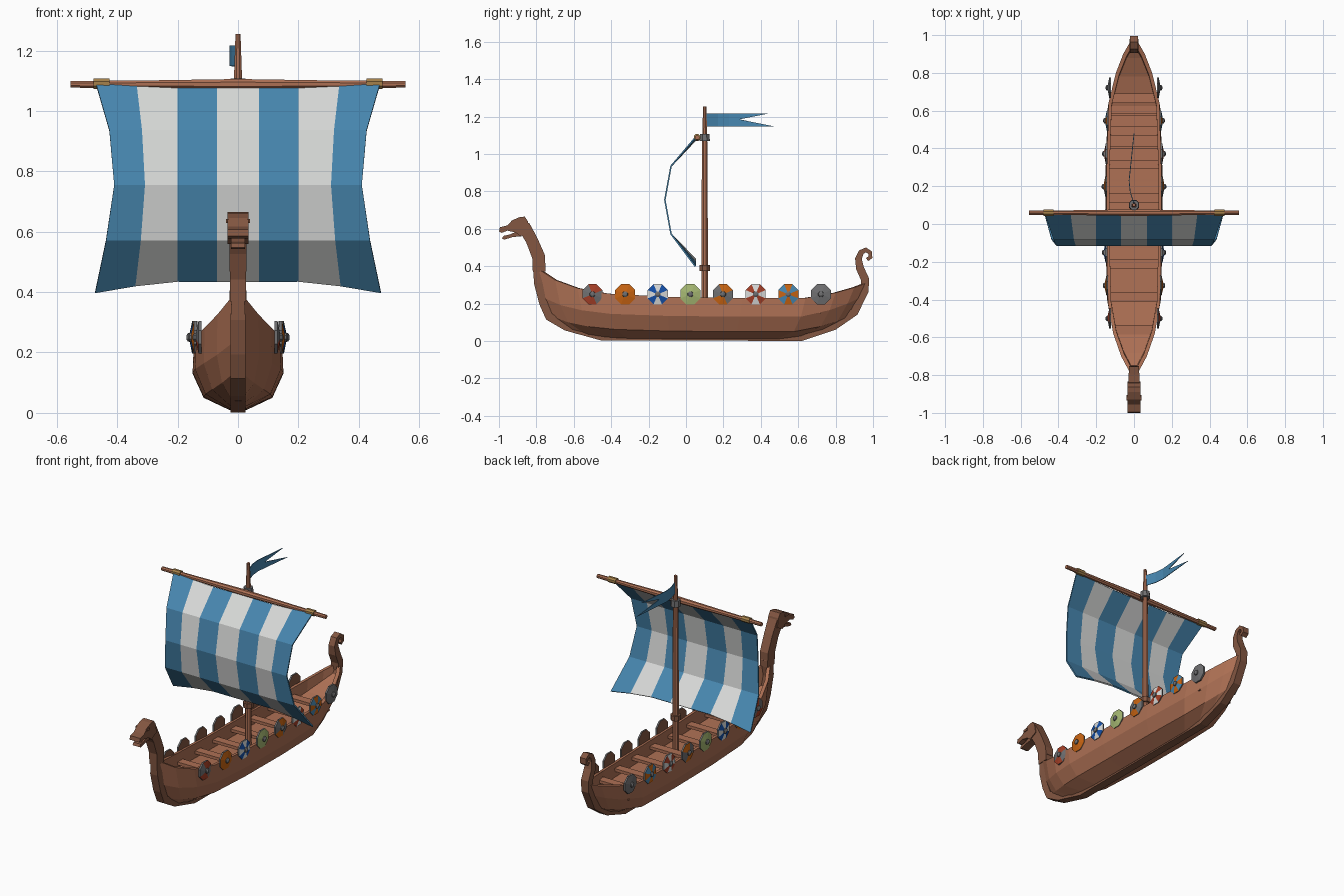
import bpy, bmesh, math
from mathutils import Vector

if "Cube" in bpy.data.objects:
    bpy.data.objects.remove(bpy.data.objects["Cube"], do_unlink=True)


def material(name, r, g, b):
    m = bpy.data.materials.new(name)
    m.use_nodes = True
    m.diffuse_color = (r, g, b, 1)
    m.node_tree.nodes["Principled BSDF"].inputs["Base Color"].default_value = (r, g, b, 1)
    return m


wood = material("wood", .42, .163, .089)
dark_wood = material("dark wood", .23, .095, .054)
sail_blue = material("sail blue", .064, .243, .434)
white = material("white", .69, .7, .69)
rope = material("rope tan", .38, .22, .07)
iron = material("iron grey", .16, .16, .165)
red = material("red", .38, .05, .02)
orange = material("orange", .58, .127, .006)
green = material("pale green", .38, .48, .17)
royal = material("royal blue", .007, .08, .4)


def finish(name, bm, *mats, closed=True):
    if closed:
        bmesh.ops.recalc_face_normals(bm, faces=bm.faces[:])
    me = bpy.data.meshes.new(name)
    bm.to_mesh(me)
    bm.free()
    for m in mats:
        me.materials.append(m)
    ob = bpy.data.objects.new(name, me)
    bpy.context.collection.objects.link(ob)
    return ob


def loft(name, rings, mat):
    """Skin a row of closed rings and cap both ends."""
    bm = bmesh.new()
    rows = [[bm.verts.new(p) for p in ring] for ring in rings]
    n = len(rows[0])
    for a, b in zip(rows, rows[1:]):
        for i in range(n):
            j = (i + 1) % n
            bm.faces.new((a[i], a[j], b[j], b[i]))
    bm.faces.new(rows[0])
    bm.faces.new(rows[-1])
    return finish(name, bm, mat)


def spar(name, axis, centre, stations, mat, sides=8):
    """Turned pole along x or z; stations are (position, radius)."""
    rings = []
    for t, r in stations:
        ring = []
        for k in range(sides):
            a = math.tau * (k + .5) / sides
            u, v = r * math.cos(a), r * math.sin(a)
            off = Vector((t, u, v)) if axis == "x" else Vector((u, v, t))
            ring.append(Vector(centre) + off)
        rings.append(ring)
    return loft(name, rings, mat)


def ribbon(name, path, mat):
    """Square timber along a side-view path of (y, z, half depth, half width)."""
    rings = []
    for i, (y, z, d, w) in enumerate(path):
        p, q = path[max(i - 1, 0)], path[min(i + 1, len(path) - 1)]
        t = Vector((q[0] - p[0], q[1] - p[1])).normalized()
        ny, nz = -t.y * d, t.x * d
        rings.append([(-w, y + ny, z + nz), (w, y + ny, z + nz),
                      (w, y - ny, z - nz), (-w, y - ny, z - nz)])
    return loft(name, rings, mat)


def plate(name, outline, half, mat):
    """Side-view outline given thickness across x."""
    bm = bmesh.new()
    f = bm.faces.new([bm.verts.new((-half, y, z)) for y, z in outline])
    ext = bmesh.ops.extrude_face_region(bm, geom=[f])
    verts = [v for v in ext["geom"] if isinstance(v, bmesh.types.BMVert)]
    bmesh.ops.translate(bm, verts=verts, vec=(2 * half, 0, 0))
    return finish(name, bm, mat)


def box(name, size, loc, mat):
    bm = bmesh.new()
    bmesh.ops.create_cube(bm, size=1)
    bmesh.ops.scale(bm, vec=size, verts=bm.verts)
    bmesh.ops.translate(bm, vec=loc, verts=bm.verts)
    return finish(name, bm, mat)


# Hull: stations are (y, half width, rise toward the end)
stations = [(-.79, .02, 1), (-.7, .068, .62), (-.58, .11, .34), (-.42, .138, .15),
            (-.1, .146, .04), (.3, .146, 0), (.64, .135, 0), (.8, .096, .35),
            (.9, .057, .7), (.965, .02, 1)]
rings = []
for y, w, r in stations:
    sheer = .23 + r * (.155 if y < 0 else .08)
    inner = max(w - .017, .004)
    half = [(max(w * .2, .01), y * .75, .01 + .03 * r),
            (w * .78, y * .9, .05 + .08 * r),
            (w * 1.03, y * .96, .13 + .1 * r),
            (w, y, sheer),
            (inner, y * .985, sheer),
            (inner, y * .975, .145 + .12 * r)]
    rings.append(half + [(-x, b, c) for x, b, c in reversed(half)])
loft("hull", rings, wood)


def half_width(y):
    for (a, wa, _), (b, wb, _) in zip(stations, stations[1:]):
        if a <= y <= b:
            return wa + (wb - wa) * (y - a) / (b - a)
    return .02


# Stem, keel and curled stern post in one timber
keel = [(-.785, .4, .032), (-.787, .31, .026), (-.762, .2, .022), (-.732, .13, .022),
        (-.64, .077, .022), (-.45, .022, .02), (.62, .021, .02), (.79, .08, .022),
        (.9, .155, .022), (.957, .27, .02), (.957, .33, .022), (.93, .39, .021),
        (.922, .44, .018), (.937, .475, .015), (.962, .487, .013), (.985, .472, .012),
        (.986, .448, .011), (.968, .435, .01)]
ribbon("keel_and_posts", [(y, z, d, .025 if z < .4 else .02) for y, z, d in keel], dark_wood)

# Carved beast: neck, head, jaw, eyes, mane
ribbon("neck", [(-.785, .37, .034, .026), (-.788, .45, .035, .027),
                (-.825, .54, .032, .028), (-.868, .615, .034, .03)], dark_wood)
plate("head", [(-.835, .585), (-.845, .64), (-.862, .665), (-.89, .662), (-.93, .645),
               (-.955, .618), (-.995, .608), (-1, .585), (-.985, .578), (-.955, .59),
               (-.91, .58), (-.885, .56)], .034, dark_wood)
plate("jaw", [(-.9, .588), (-.94, .57), (-.975, .562), (-.985, .548), (-.972, .542),
              (-.925, .556), (-.88, .56)], .024, dark_wood)
for s in (-1, 1):
    box("brow", (.008, .03, .014), (s * .035, -.92, .635), dark_wood)
for y, z in ((-.826, .6), (-.803, .55), (-.775, .495), (-.758, .44)):
    plate("mane_tuft", [(y - .025, z + .015), (y + .007, z - .03), (y - .006, z - .042),
                        (y - .03, z - .035)], .018, dark_wood)

# Rowing benches and deck beams
for i in range(8):
    y = -.56 + i * .175
    w = half_width(y) - .012
    box("bench", (2 * w, .05, .018), (0, y, .19), wood)
    box("deck_beam", (2 * w, .012, .008), (0, y + .09 if i < 7 else y + .05, .149), wood)


# Shields along both sides
def shield(side, x, y, a, b, group):
    bm = bmesh.new()

    def ring(r, dx):
        return [bm.verts.new((side * (x + dx), y + r * math.cos(t), .25 + r * math.sin(t)))
                for t in [math.tau * (k + .5) / 8 for k in range(8)]]
    back, rim, mid = ring(.058, 0), ring(.058, .01), ring(.016, .018)
    boss, tip = ring(.015, .024), ring(.007, .029)
    for k in range(8):
        j = (k + 1) % 8
        for lo, hi, m in ((back, rim, 2), (rim, mid, (k // group) % 2),
                          (mid, boss, 2), (boss, tip, 2)):
            bm.faces.new((lo[k], lo[j], hi[j], hi[k])).material_index = m
    bm.faces.new(back).material_index = 3
    bm.faces.new(tip).material_index = 2
    finish("shield", bm, a, b, iron, dark_wood)


paints = [(red, iron, 2), (orange, orange, 1), (royal, white, 1), (green, green, 1),
          (orange, iron, 2), (red, white, 1), (sail_blue, orange, 1), (iron, iron, 1)]
for i, (a, b, group) in enumerate(paints):
    y = -.5 + i * .1745
    for side in (-1, 1):
        shield(side, max(half_width(y), .125) - .004, y, a, b, group)

# Mast, yard and fittings
spar("mast", "z", (0, .1, 0), [(.13, .019), (.9, .017), (1.12, .014), (1.255, .009)], wood)
spar("mast_collar", "z", (0, .1, 0), [(.375, .03), (.405, .03)], dark_wood)
spar("mast_clamp", "z", (0, .1, 0), [(1.07, .03), (1.108, .027)], iron)
spar("yard", "x", (0, .06, 1.088), [(-.555, .012), (-.3, .014), (0, .019), (.3, .014), (.555, .012)], wood)
for s in (-1, 1):
    spar("rope_wrap", "x", (s * .452, .06, 1.09), [(-.027, .018), (.027, .018)], rope)

# Striped sail: rows are (y, z, seam, edge, edge drop)
rows = [(.05, 1.073, .335, .47, .015), (-.08, .935, .318, .426, 0), (-.113, .755, .308, .41, 0),
        (-.08, .572, .322, .437, 0), (.05, .437, .34, .473, -.038)]
bm = bmesh.new()
grid = []
for y, z, seam, edge, drop in rows:
    xs = [-edge, -seam, -.2, -.07, .07, .2, seam, edge]
    lift = [drop, drop * .4, 0, 0, 0, 0, drop * .4, drop]
    grid.append([bm.verts.new((x, y, z + h)) for x, h in zip(xs, lift)])
for a, b in zip(grid, grid[1:]):
    for c in range(7):
        bm.faces.new((a[c], b[c], b[c + 1], a[c + 1])).material_index = c % 2
sail = finish("sail", bm, sail_blue, white, closed=False)
mod = sail.modifiers.new("cloth", "SOLIDIFY")
mod.thickness = .008
mod.offset = 0

# Swallow-tailed pennant, gently waving
bm = bmesh.new()
wave = [(0, .108), (-.02, .17), (-.026, .23), (-.02, .285)]
top = [bm.verts.new((x, y, 1.216)) for x, y in wave]
low = [bm.verts.new((x, y, 1.148)) for x, y in wave]
for k in range(2):
    bm.faces.new((top[k], low[k], low[k + 1], top[k + 1]))
notch = bm.verts.new((-.02, .285, 1.185))
bm.faces.new((top[2], low[2], low[3], notch, top[3]))
bm.faces.new((top[3], notch, bm.verts.new((-.004, .44, 1.216))))
bm.faces.new((low[3], bm.verts.new((0, .478, 1.146)), notch))
flag = finish("pennant", bm, sail_blue)
mod = flag.modifiers.new("cloth", "SOLIDIFY")
mod.thickness = .004
mod.offset = 0
